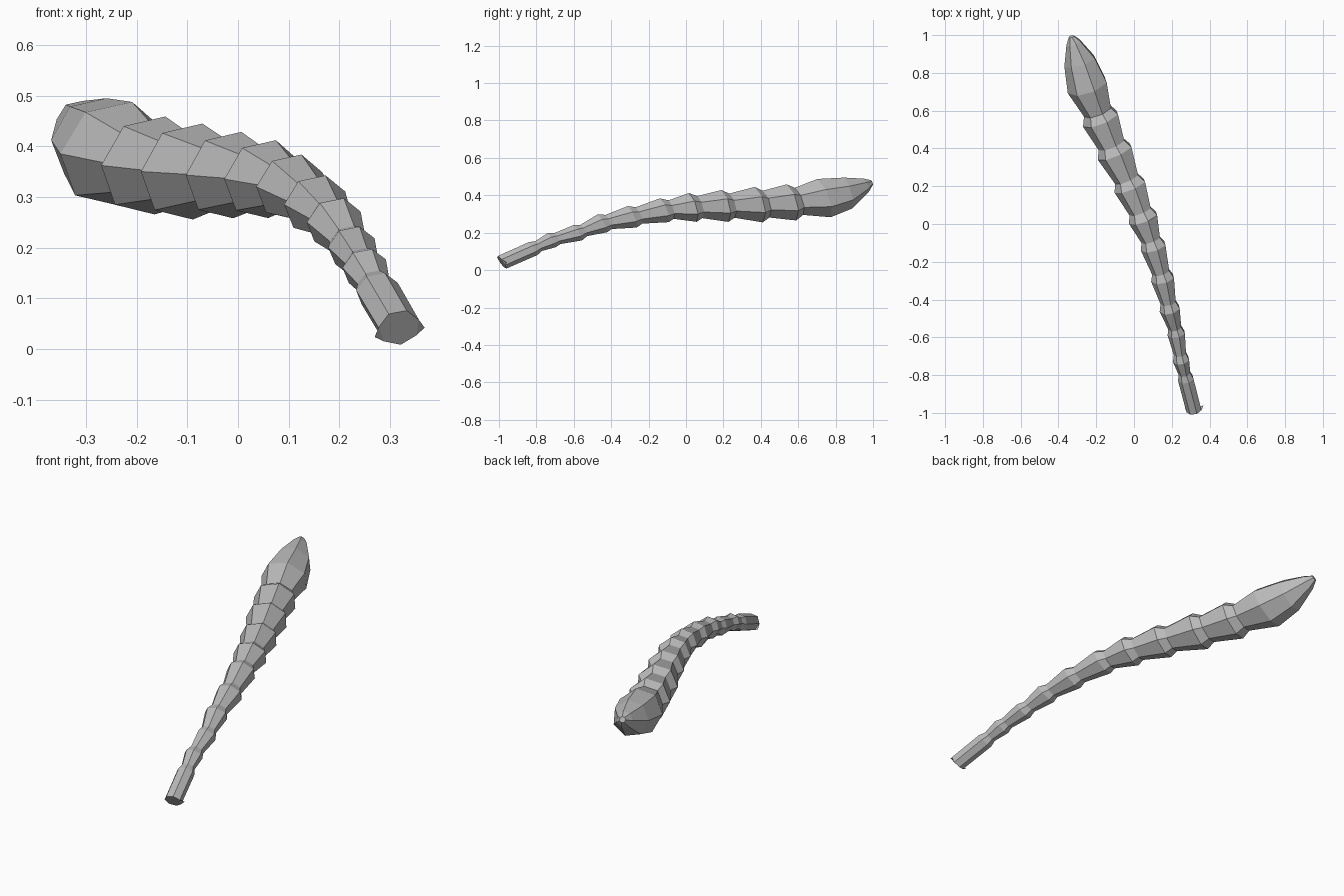
import bpy, bmesh, math
from mathutils import Vector, Quaternion

cube = bpy.data.objects.get("Cube")
if cube:
    bpy.data.objects.remove(cube, do_unlink=True)

SIDES = 7
PITCH = 0.2     # extra lean of each ring
NECK = 0.76     # neck size against its flared rim

mat = bpy.data.materials.new("grey")
mat.use_nodes = True
mat.diffuse_color = (0.5, 0.5, 0.5, 1)
mat.node_tree.nodes["Principled BSDF"].inputs["Base Color"].default_value = (0.5, 0.5, 0.5, 1)

# Flared rim of each segment, base to tip: x, y, z, radius
rims = [
    (0.275, -0.82, 0.115, 0.043), (0.25, -0.72, 0.16, 0.045),
    (0.225, -0.58, 0.20, 0.048), (0.19, -0.45, 0.25, 0.056),
    (0.153, -0.29, 0.285, 0.064), (0.103, -0.12, 0.32, 0.07),
    (0.05, 0.03, 0.335, 0.082), (-0.02, 0.20, 0.343, 0.09),
    (-0.10, 0.38, 0.35, 0.10), (-0.175, 0.555, 0.362, 0.103),
]
# Smooth end bulb
bulb = [(-0.245, 0.73, 0.385, 0.112), (-0.285, 0.86, 0.412, 0.088),
        (-0.32, 0.96, 0.453, 0.04), (-0.332, 0.992, 0.468, 0.015)]

# Base end, then rim and neck pairs, then the bulb
rings = [(Vector((0.318, -0.985, 0.042)), 0.042)]
path = [Vector(r[:3]) for r in rims + bulb]
for i, r in enumerate(rims):
    step = (path[i + 1] - path[i]).normalized()
    rings.append((path[i], r[3]))
    rings.append((path[i] + step * (0.025 + 0.2 * r[3]), r[3] * NECK))
rings += [(Vector(b[:3]), b[3]) for b in bulb]

bm = bmesh.new()
loops = []
for i, (centre, radius) in enumerate(rings):
    along = (rings[min(i + 1, len(rings) - 1)][0] - rings[max(i - 1, 0)][0]).normalized()
    side = along.cross(Vector((0, 0, 1))).normalized()
    lean = PITCH if i < len(rings) - 3 else 0
    along = Quaternion(side, lean) @ along
    up = side.cross(along)
    loop = []
    for k in range(SIDES):
        a = math.pi + k * math.tau / SIDES
        loop.append(bm.verts.new(centre + radius * (side * math.cos(a) + up * math.sin(a))))
    loops.append(loop)

for a, b in zip(loops, loops[1:]):
    for k in range(SIDES):
        n = (k + 1) % SIDES
        bm.faces.new((a[k], a[n], b[n], b[k]))
bm.faces.new(loops[0])
bm.faces.new(loops[-1])

# Small loose flaps at the base, one on each side
for k in (0, 3):
    a, b = loops[0][k], loops[0][(k + 1) % SIDES]
    mid = (a.co + b.co) / 2
    out = (mid - rings[0][0]).normalized()
    tip = bm.verts.new(mid + out * 0.014 + Vector((0, 0.012, 0)))
    bm.faces.new((a, b, tip))

bmesh.ops.recalc_face_normals(bm, faces=bm.faces)
mesh = bpy.data.meshes.new("segmented_tail")
bm.to_mesh(mesh)
bm.free()
mesh.materials.append(mat)
tail = bpy.data.objects.new("segmented_tail", mesh)
bpy.context.collection.objects.link(tail)
